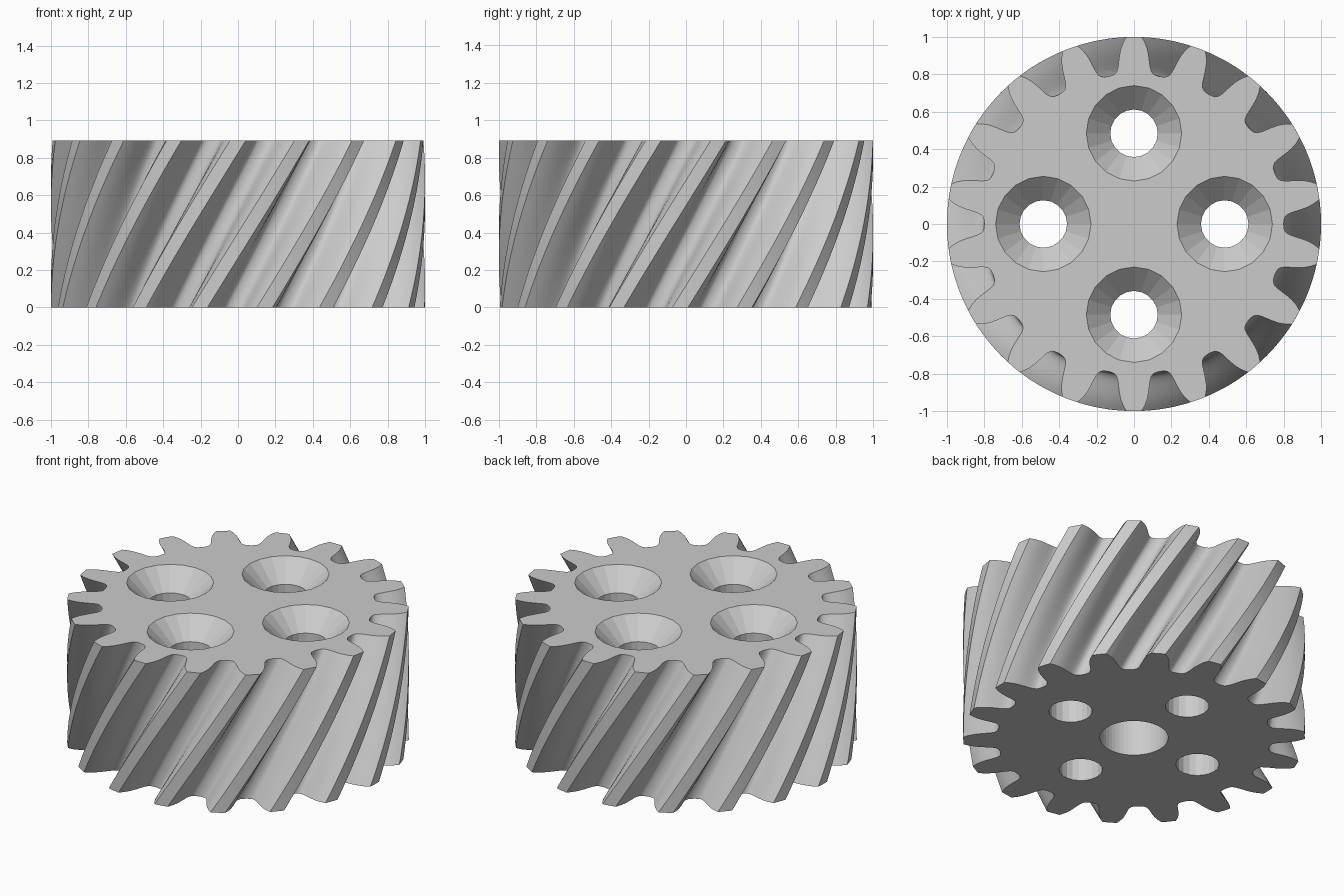
import bpy, bmesh, math
from math import cos, sin, radians

cube = bpy.data.objects.get("Cube")
if cube:
    bpy.data.objects.remove(cube, do_unlink=True)

HEIGHT = 0.893
TEETH = 18
TWIST = radians(31.8)
LAYERS = 24
HOLE_RING = 0.485

steel = bpy.data.materials.new("light_grey_metal")
steel.use_nodes = True
grey = (0.6, 0.6, 0.6, 1)
steel.diffuse_color = grey
steel.node_tree.nodes["Principled BSDF"].inputs["Base Color"].default_value = grey


def make_object(name, bm):
    bmesh.ops.recalc_face_normals(bm, faces=bm.faces)
    mesh = bpy.data.meshes.new(name)
    bm.to_mesh(mesh)
    bm.free()
    mesh.materials.append(steel)
    obj = bpy.data.objects.new(name, mesh)
    bpy.context.collection.objects.link(obj)
    return obj


def gear_outline():
    """Radius and angle of every point around the toothed rim."""
    # Half a tooth: radius, degrees from the tooth centre
    half = [(1, 0), (1, 2.4), (0.97, 3.5), (0.935, 4.4), (0.9, 5), (0.865, 5.5),
            (0.84, 5.9), (0.82, 6.5), (0.809, 7.2), (0.803, 8.2), (0.8, 10)]
    tooth = [(r, -a) for r, a in reversed(half[1:-1])] + half
    pitch = 360 / TEETH
    return [(r, radians(90 + i * pitch + a)) for i in range(TEETH) for r, a in tooth]


def lathe(name, profile, sides, x, y):
    """Closed solid turned around a vertical axis at x, y."""
    bm = bmesh.new()
    rings = [[bm.verts.new((x + r * cos(math.tau * i / sides),
                            y + r * sin(math.tau * i / sides), z))
              for i in range(sides)] for r, z in profile]
    for low, high in zip(rings, rings[1:]):
        for i in range(sides):
            j = (i + 1) % sides
            bm.faces.new((low[i], low[j], high[j], high[i]))
    bm.faces.new(rings[0])
    bm.faces.new(rings[-1])
    return make_object(name, bm)


# Helical toothed body, twisted counter-clockwise on the way up
bm = bmesh.new()
outline = gear_outline()
rings = []
for k in range(LAYERS + 1):
    t = k / LAYERS
    turn = (t - 1) * TWIST
    rings.append([bm.verts.new((r * cos(a + turn), r * sin(a + turn), t * HEIGHT))
                  for r, a in outline])
count = len(outline)
for low, high in zip(rings, rings[1:]):
    for i in range(count):
        j = (i + 1) % count
        bm.faces.new((low[i], low[j], high[j], high[i]))
bm.faces.new(rings[0])
bm.faces.new(rings[-1])
gear = make_object("helical_gear", bm)

# Four countersunk screw holes and a blind shaft bore from below
screw = [(0.127, -0.1), (0.127, HEIGHT - 0.125), (0.255, HEIGHT), (0.255, HEIGHT + 0.1)]
cutters = [lathe("screw_hole_cutter", screw, 20,
                 HOLE_RING * cos(i * math.pi / 2), HOLE_RING * sin(i * math.pi / 2))
           for i in range(4)]
cutters.append(lathe("shaft_bore_cutter", [(0.2, -0.1), (0.2, 0.6)], 48, 0, 0))

bpy.ops.object.select_all(action="DESELECT")
gear.select_set(True)
bpy.context.view_layer.objects.active = gear
for cutter in cutters:
    cutter.hide_render = True
    mod = gear.modifiers.new("cut", "BOOLEAN")
    mod.operation = "DIFFERENCE"
    mod.solver = "EXACT"
    mod.object = cutter
    bpy.ops.object.modifier_apply(modifier=mod.name)
    bpy.data.objects.remove(cutter, do_unlink=True)

# Smooth tooth flanks, flat caps and faceted holes
bpy.ops.object.shade_smooth_by_angle(angle=radians(35))
for face in gear.data.polygons:
    if face.center.xy.length < 0.78 or abs(face.normal.z) > 0.95:
        face.use_smooth = False
